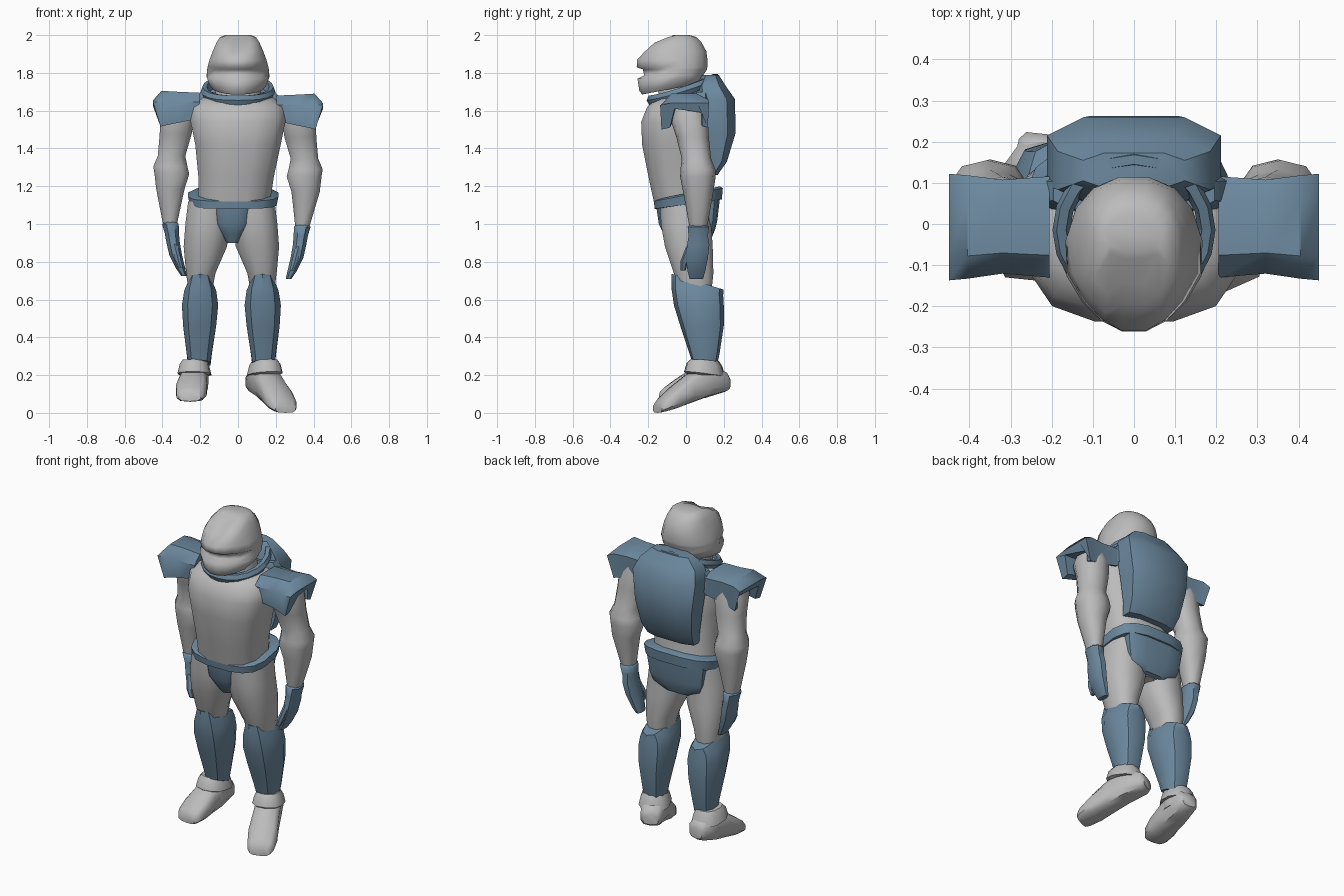
import bpy, math
from mathutils import Vector, Matrix


def material(name, rgb):
    m = bpy.data.materials.new(name)
    m.diffuse_color = (*rgb, 1)
    return m


GREY = material("light grey", (0.50, 0.50, 0.50))
BLUE = material("steel blue", (0.15, 0.25, 0.345))


def make(name, verts, faces, mat, angle=40):
    me = bpy.data.meshes.new(name)
    me.from_pydata(verts, [], faces)
    me.materials.append(mat)
    me.shade_smooth()
    me.set_sharp_from_angle(angle=math.radians(angle))
    ob = bpy.data.objects.new(name, me)
    bpy.context.collection.objects.link(ob)
    return ob


def skin(name, rings, mat, angle=40, caps=True, flip=False):
    """Skin equal-sized point rings into a surface."""
    n = len(rings[0])
    faces = []
    for i in range(len(rings) - 1):
        for j in range(n):
            k = (j + 1) % n
            faces.append((i * n + j, i * n + k, (i + 1) * n + k, (i + 1) * n + j))
    if caps:
        faces.append(tuple(reversed(range(n))))
        faces.append(tuple((len(rings) - 1) * n + j for j in range(n)))
    if flip:
        faces = [f[::-1] for f in faces]
    return make(name, [v for r in rings for v in r], faces, mat, angle)


def oval(rx, ry, n, p):
    pts = []
    for i in range(n):
        a = 2 * math.pi * (i + 0.5) / n
        c, s = math.cos(a), math.sin(a)
        pts.append((rx * math.copysign(abs(c) ** (2 / p), c),
                    ry * math.copysign(abs(s) ** (2 / p), s)))
    return pts


def loft(name, rows, mat, n=12, p=2.4, angle=50):
    """rows, bottom to top: z, cx, cy, rx, ry, optional rise towards the back."""
    rings = []
    for z, cx, cy, rx, ry, *t in rows:
        t = t[0] if t else 0
        rings.append([Vector((cx + x, cy + y, z + t * y / ry)) for x, y in oval(rx, ry, n, p)])
    return skin(name, rings, mat, angle)


# torso, neck and pelvis
loft("torso", [(1.12, -.02, -.01, .195, .165), (1.25, -.01, -.035, .205, .168),
               (1.42, 0, -.05, .232, .187), (1.54, 0, -.055, .257, .187),
               (1.62, 0, -.045, .255, .165), (1.67, 0, -.02, .19, .13)], GREY, p=2.7)
loft("neck", [(1.62, 0, -.02, .14, .13), (1.76, 0, -.04, .11, .11)], GREY)
loft("pelvis", [(.93, -.03, .02, .06, .09), (1.0, -.03, .01, .17, .12),
                (1.13, -.025, .005, .21, .15)], GREY)

# helmet, narrowing to the face, with visor slit and dished forehead
helmet = loft("helmet", [
    (1.715, 0, -.08, .13, .155, .03), (1.735, 0, -.08, .15, .17, .03),
    (1.775, 0, -.083, .169, .177, .006), (1.787, 0, -.083, .169, .177),
    (1.818, 0, -.076, .166, .19), (1.83, 0, -.074, .164, .19),
    (1.87, 0, -.073, .153, .19), (1.915, 0, -.055, .136, .165),
    (1.96, 0, -.04, .116, .125), (1.99, 0, -.025, .096, .08),
    (2.0, 0, -.025, .07, .045)], GREY, n=16, p=2.3, angle=40)
for v in helmet.data.vertices:
    x, y, z = v.co
    if y < -.12:
        v.co.x *= 1 - .25 * min(1, (-.12 - y) / .14)
        if 1.784 < z < 1.82:
            v.co.y += .035
    if 1.88 < z < 1.995 and y < -.06:
        v.co.y += .02 if abs(x) < .062 else -.02

# collar: a ring that climbs towards the back
rings = []
for i in range(20):
    a = 2 * math.pi * i / 20
    c, s = math.cos(a), math.sin(a)
    h = 1.665 + .115 * ((s + 1) / 2) ** 1.3
    rings.append([Vector((r * c, -.015 + (r - .005) * s, h + dz)) for r, dz in
                  ((.155, -.03), (.185, -.035), (.198, -.01), (.188, .015), (.165, .015))])
rings.append(rings[0])
skin("collar", rings, BLUE, caps=False, flip=True)

# backpack and yoke behind the shoulders
loft("backpack", [(1.26, 0, .12, .165, .05), (1.33, 0, .15, .18, .07),
                  (1.48, 0, .165, .2, .102), (1.66, 0, .155, .222, .11),
                  (1.73, 0, .13, .195, .085), (1.79, 0, .13, .13, .045)],
     BLUE, n=8, p=3.2, angle=45)
loft("shoulder_yoke", [(1.58, 0, .08, .23, .05), (1.65, 0, .08, .24, .055),
                       (1.7, 0, .08, .2, .05)], BLUE, p=3.5)

# belt with front and rear plates
loft("belt", [(1.105, -.025, .012, .215, .165, .025), (1.105, -.025, .012, .232, .18, .025),
              (1.155, -.025, .012, .242, .185, .035), (1.165, -.025, .012, .22, .17, .035)],
     BLUE, n=16, p=3)
loft("front_plate", [(.90, -.03, -.06, .03, .03), (.95, -.03, -.085, .058, .035),
                     (1.0, -.03, -.105, .09, .04), (1.1, -.03, -.11, .1, .05)], BLUE)
loft("rear_plate", [(.935, -.03, .11, .09, .03), (.97, -.03, .12, .16, .035),
                    (1.02, -.03, .125, .18, .042), (1.13, -.03, .13, .195, .05)], BLUE, p=3)

PAD = [(-.13, 1.52), (-.137, 1.63), (-.08, 1.69), (.06, 1.69), (.122, 1.66), (.115, 1.53),
       (.085, 1.54), (.085, 1.59), (-.06, 1.61), (-.085, 1.53)]

for s, side in ((-1, "left"), (1, "right")):
    lift = .015 if s < 0 else 0
    # shoulder pad: a bridge-shaped shell, pinched in the middle, outer end leaning in
    rings = []
    for x, w, top, lean, drop in ((.205, .95, 1.68, 0, -.025), (.32, .88, 1.685, 0, 0),
                                  (.405, .97, 1.70, -.01, .015), (.45, 1, 1.64, -.04, .02)):
        rings.append([Vector((s * (x + (lean if z < 1.6 else 0)), y * w,
                              min(z, top) + lift - (drop if z < 1.56 else 0)))
                      for y, z in PAD])
    skin(side + "_shoulder_pad", rings, BLUE, angle=45, flip=s < 0)

    # arm with flared elbow cuff
    def arm(rows):
        return [(z + lift, s * (x + (.018 if s < 0 and z < 1.1 else 0)), y, rx, ry)
                for z, x, y, rx, ry in rows]
    loft(side + "_arm", arm([
        (.95, .338, .065, .03, .042), (1.0, .342, .065, .042, .05), (1.17, .358, .065, .078, .08),
        (1.25, .35, .063, .096, .094), (1.29, .358, .063, .094, .092), (1.345, .352, .055, .076, .078),
        (1.46, .33, .035, .088, .086), (1.56, .322, .015, .095, .1),
        (1.65, .315, .01, .065, .08)]), GREY, n=10)
    # gloved hand with cuff, curled fingers and thumb
    loft(side + "_hand", arm([
        (.71, .268, .055, .016, .038), (.75, .286, .055, .026, .05), (.82, .312, .057, .036, .063),
        (.89, .326, .065, .038, .063), (.935, .332, .065, .04, .055), (.985, .34, .065, .047, .06),
        (.995, .34, .065, .036, .05)]), BLUE, n=8)
    loft(side + "_thumb", arm([(.755, .285, -.015, .012, .013), (.8, .3, -.01, .018, .02),
                               (.88, .32, .025, .018, .025)]), BLUE, n=6)

    # leg, set either side of the shifted hip centre
    def leg(rows):
        return [(z, -.035 + s * d, *rest) for z, d, *rest in rows]
    loft(side + "_thigh", leg([
        (.62, .165, .055, .06, .08), (.74, .162, .04, .08, .108), (.88, .138, .015, .118, .13),
        (1.0, .125, 0, .122, .137), (1.12, .117, 0, .115, .14)]), GREY)
    loft(side + "_shin_guard", leg([
        (.26, .17, .095, .062, .066, -.02), (.32, .17, .095, .07, .082, -.01),
        (.46, .168, .085, .091, .115), (.57, .166, .068, .1, .132),
        (.64, .165, .06, .088, .137, -.02), (.695, .165, .06, .06, .138, -.042)]),
        BLUE, n=10, p=2.5, angle=40)
    loft(side + "_ankle", leg([(.15, .175, .1, .055, .07), (.3, .17, .1, .05, .06)]), GREY)

    # boot: lofted from heel to toe, then turned outwards
    turn, cx, cy, ln, up = ((-6, -.23, .105, .88, .06) if s < 0 else (24, .14, .1, 1, 0))
    place = Matrix.Translation((cx, cy, 0)) @ Matrix.Rotation(math.radians(turn), 4, 'Z')
    rings = []
    for u, lo, hi, w in ((-.13, .125, .19, .045), (-.11, .11, .22, .062), (0, .08, .26, .073),
                         (.09, .05, .212, .077), (.18, .02, .142, .084),
                         (.25, .003, .08, .076), (.275, .0, .05, .06)):
        d = up * max(0, u) / .27
        rings.append([place @ Vector((x, -u * ln, (lo + hi) / 2 + d + z))
                      for x, z in oval(w, (hi - lo) / 2, 10, 3)])
    skin(side + "_boot", rings, GREY, angle=45)
    # flared boot cuff
    rings = []
    for z, r, t in ((.2, .07, 0), (.205, .09, .012), (.255, .078, .01), (.28, .062, .005)):
        rings.append([place @ Vector((x, y - .005, z - t * y / .09))
                      for x, y in oval(r, r * 1.2, 10, 2.4)])
    skin(side + "_boot_cuff", rings, GREY, angle=45)
